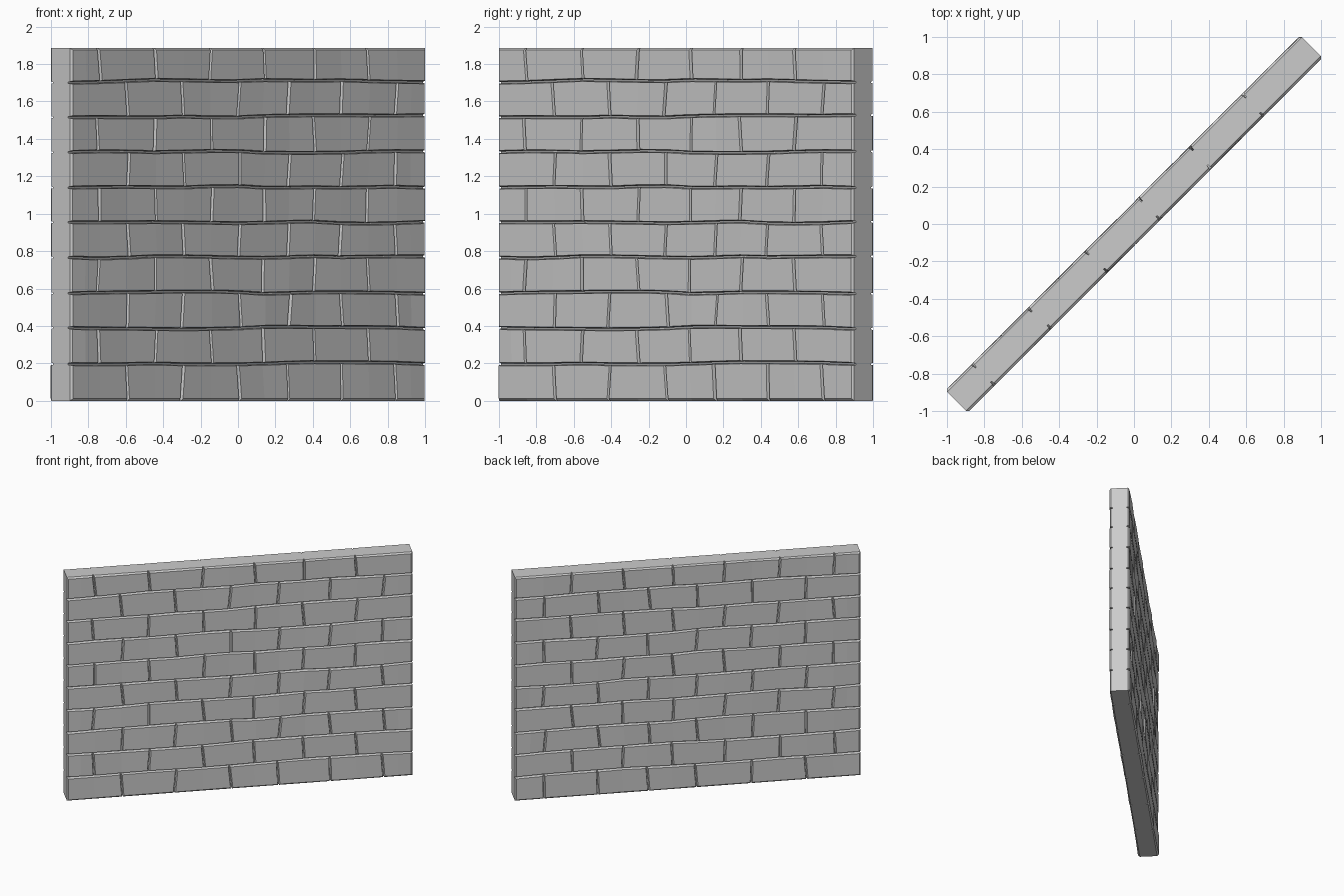
import bpy, bmesh, math, random

if "Cube" in bpy.data.objects:
    bpy.data.objects.remove(bpy.data.objects["Cube"])

random.seed(4)
HALF, TOP, ROWS = 1.342, 1.885, 10      # half length, height, courses
CORE, MID, FACE = 0.055, 0.07, 0.082    # half thickness: mortar, brick side, brick face
R2 = math.sqrt(2)
PATTERN = [[-0.59, -0.295, 0.008, 0.272, 0.55, 0.845],
           [-0.745, -0.445, -0.143, 0.138, 0.41, 0.693]]


def jit(a):
    return random.uniform(-a, a)


def finish(name, bm):
    bmesh.ops.recalc_face_normals(bm, faces=bm.faces)
    me = bpy.data.meshes.new(name)
    bm.to_mesh(me)
    bm.free()
    ob = bpy.data.objects.new(name, me)
    bpy.context.collection.objects.link(ob)
    ob.rotation_euler.z = math.radians(45)
    return ob


# wavy bed joints: one height per control point along each line
lines = []
for k in range(ROWS + 1):
    edge = k in (0, ROWS)
    z = 0.0 if k == 0 else TOP if edge else 0.012 + k * 0.1885
    lines.append([z + (0 if edge else jit(0.008)) for _ in range(10)])


def bed(k, u):
    t = min(max((u + HALF) / (2 * HALF), 0), 0.9999) * 9
    i = int(t)
    return lines[k][i] + (lines[k][i + 1] - lines[k][i]) * (t - i)


def brick(bm, k, left, right, side):
    """Chamfered brick face; left/right hold (bottom u, top u)."""
    rings = []
    ends = (left[0] <= -HALF, right[0] >= HALF)
    out = [FACE + jit(0.003) for _ in range(3)]
    for lvl, (v, gap, rim) in enumerate(((CORE, 0.004, 0), (MID, 0.005, 0), (FACE, 0.009, 0.011))):
        gl, gr = (rim if e else gap for e in ends)
        gb = rim if k == 0 else gap
        gt = rim if k == ROWS - 1 else gap
        bottom, top = [], []
        for j in range(3):
            vv = side * (out[j] if lvl == 2 else v)
            f = j / 2
            ub = (left[0] + gl) * (1 - f) + (right[0] - gr) * f
            ut = (left[1] + gl) * (1 - f) + (right[1] - gr) * f
            bottom.append(bm.verts.new((ub, vv, bed(k, ub) + gb)))
            top.append(bm.verts.new((ut, vv, bed(k + 1, ut) - gt)))
        rings.append(bottom + top[::-1])
    for a, b in zip(rings, rings[1:]):
        for i in range(6):
            j = (i + 1) % 6
            bm.faces.new((a[i], a[j], b[j], b[i]))
    t = rings[-1]
    bm.faces.new((t[0], t[1], t[4], t[5]))
    bm.faces.new((t[1], t[2], t[3], t[4]))


# mortar core running the whole wall
bm = bmesh.new()
bmesh.ops.create_cube(bm, size=1)
for v in bm.verts:
    v.co = (v.co.x * 2 * HALF, v.co.y * 2 * CORE, (v.co.z + 0.5) * TOP)
finish("mortar_core", bm)

# brick courses on both faces
for side, name in ((-1, "front_bricks"), (1, "back_bricks")):
    bm = bmesh.new()
    for k in range(ROWS):
        joints = [(-HALF, -HALF)]
        for x in PATTERN[k % 2]:
            u = (x - 0.057) * R2 + jit(0.008)
            s = jit(0.009)
            joints.append((u - s, u + s))
        joints.append((HALF, HALF))
        for l, r in zip(joints, joints[1:]):
            brick(bm, k, l, r, side)
    finish(name, bm)
